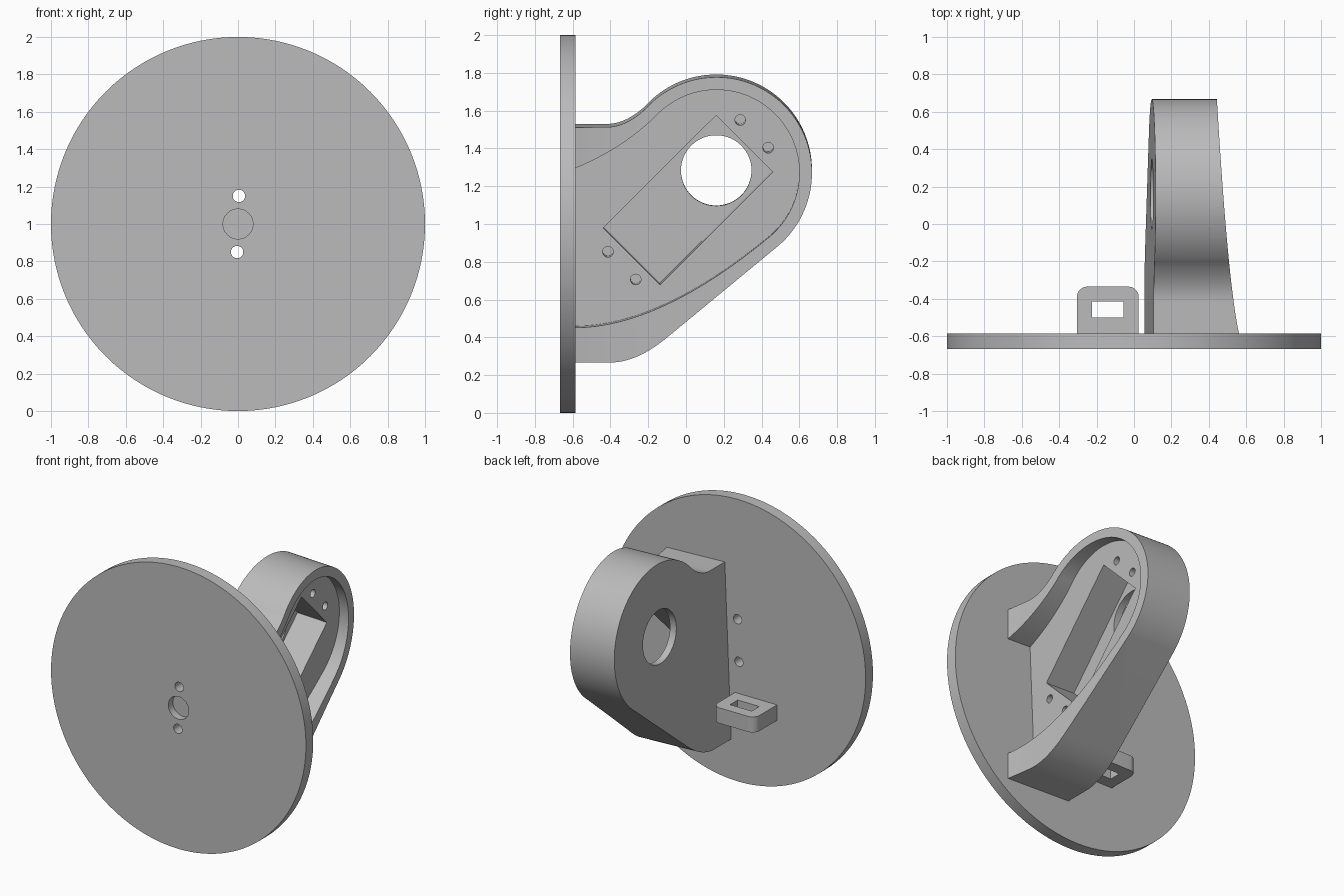
import bpy, bmesh
from math import sin, cos, radians, pi
from mathutils import Matrix, Vector

cube = bpy.data.objects.get("Cube")
if cube:
    bpy.data.objects.remove(cube, do_unlink=True)

grey = bpy.data.materials.new("plain_grey")
grey.use_nodes = True
COLOUR = (0.5, 0.5, 0.5, 1)
grey.diffuse_color = COLOUR
grey.node_tree.nodes["Principled BSDF"].inputs["Base Color"].default_value = COLOUR

# Maps a flat profile (u, v) plus an extrusion depth into space
AXES = {
    "x": lambda u, v, d: (d, u, v),
    "y": lambda u, v, d: (u, d, v),
    "z": lambda u, v, d: (u, v, d),
}
TILT = Matrix.Translation((0.095, 0, 1.28)) @ Matrix.Rotation(0.04, 4, "Y") @ Matrix.Translation((0, 0, -1.28))


def prism(name, points, axis, lo, hi, matrix=None):
    """Extrude a closed profile along an axis."""
    bm = bmesh.new()
    place = AXES[axis]
    face = bm.faces.new([bm.verts.new(place(u, v, lo)) for u, v in points])
    out = bmesh.ops.extrude_face_region(bm, geom=[face])
    shift = Vector(place(0, 0, hi - lo))
    bmesh.ops.translate(bm, vec=shift, verts=[g for g in out["geom"] if isinstance(g, bmesh.types.BMVert)])
    bmesh.ops.recalc_face_normals(bm, faces=bm.faces)
    if matrix:
        bm.transform(matrix)
    mesh = bpy.data.meshes.new(name)
    bm.to_mesh(mesh)
    bm.free()
    mesh.materials.append(grey)
    obj = bpy.data.objects.new(name, mesh)
    bpy.context.collection.objects.link(obj)
    return obj


def arc(cu, cv, r, start, end, n):
    angles = [radians(start + (end - start) * i / n) for i in range(n + 1)]
    return [(cu + r * cos(a), cv + r * sin(a)) for a in angles]


def circle(cu, cv, r, n=32):
    return arc(cu, cv, r, 0, 360, n)[:-1]


def bend(a, c, b, n=14):
    """Quadratic curve from a to b, pulled toward c."""
    return [tuple((1 - t) ** 2 * p + 2 * t * (1 - t) * q + t * t * r for p, q, r in zip(a, c, b))
            for t in (i / n for i in range(n + 1))]


def cut(obj, cutters):
    """Subtract the cutters, bake the result and discard them."""
    for cutter in cutters:
        cutter.hide_render = True
        mod = obj.modifiers.new("cut", "BOOLEAN")
        mod.operation = "DIFFERENCE"
        mod.solver = "EXACT"
        mod.object = cutter
    bpy.context.view_layer.update()
    baked = bpy.data.meshes.new_from_object(obj.evaluated_get(bpy.context.evaluated_depsgraph_get()))
    obj.modifiers.clear()
    obj.data = baked
    for cutter in cutters:
        bpy.data.objects.remove(cutter, do_unlink=True)


def smooth(obj):
    bpy.ops.object.select_all(action="DESELECT")
    obj.select_set(True)
    bpy.context.view_layer.objects.active = obj
    bpy.ops.object.shade_smooth_by_angle(angle=radians(25))


# Round base disk with a blind centre recess and two through holes
disk = prism("base_disk", circle(0, 1, 1, 128), "y", -0.667, -0.585)
cut(disk, [
    prism("centre_recess", circle(0, 1, 0.08, 48), "y", -0.75, -0.615),
    prism("upper_hole", circle(0.005, 1.15, 0.033), "y", -0.8, -0.4),
    prism("lower_hole", circle(-0.005, 0.85, 0.033), "y", -0.8, -0.4),
])

# Tilted bracket body with a rounded end
CY, CZ = 0.16, 1.285
outline = [(-0.6, 0.285)]
outline += bend((-0.4, 0.285), (-0.259, 0.285), (-0.1, 0.416))
outline += arc(CY, CZ, 0.507, -49, 135, 64)
outline += bend((-0.197, 1.643), (-0.309, 1.53), (-0.42, 1.53))[1:]
outline += [(-0.6, 1.53)]
bracket = prism("bracket", outline, "x", 0, 0.7, TILT)

# Shallow open recess that leaves a raised wall
recess = [(-0.7, 0.47)]
recess += bend((-0.59, 0.47), (-0.133, 0.47), (0.449, 0.953), 24)
recess += arc(CY, CZ, 0.44, -49, 135, 64)[1:]
recess += bend((-0.151, 1.596), (-0.33, 1.417), (-0.59, 1.312), 20)[1:]
recess += [(-0.7, 1.27)]

# Curved trim for the open edge of the wall
trim = [(1.2, -0.8), (0.6, -0.8)] + bend((0.561, -0.585), (0.5, -0.3), (0.443, 0.67), 24)
trim += [(0.43, 0.9), (1.2, 0.9)]

# Slanted pocket, shaft opening and four blind screw holes
pocket = [(0.16, 1.587), (0.46, 1.287), (-0.138, 0.689), (-0.438, 0.989)]
screws = [(0.287, 1.562), (0.435, 1.415), (-0.413, 0.863), (-0.266, 0.717)]
cutters = [
    prism("wall_trim", trim, "z", 0, 2.2),
    prism("recess_cutter", recess, "x", 0.28, 1, TILT),
    prism("pocket_cutter", pocket, "x", 0.05, 0.5, TILT),
    prism("shaft_cutter", circle(CY, CZ, 0.187, 64), "x", -0.2, 0.15, TILT),
]
cutters += [prism("screw_cutter", circle(y, z, 0.028, 24), "x", 0.1, 0.5, TILT) for y, z in screws]
cut(bracket, cutters)

# Small rounded cable loop standing on the back of the disk
R = 0.055
loop_outline = [(-0.305, -0.6), (0.025, -0.6)]
loop_outline += arc(0.025 - R, -0.335 - R, R, 0, 90, 10)
loop_outline += arc(-0.305 + R, -0.335 - R, R, 90, 180, 10)
loop = prism("cable_loop", loop_outline, "z", 0.515, 0.625)
slot = [(-0.225, -0.5), (-0.055, -0.5), (-0.055, -0.415), (-0.225, -0.415)]
cut(loop, [prism("slot_cutter", slot, "z", 0.3, 0.8)])

for part in (disk, bracket, loop):
    smooth(part)
